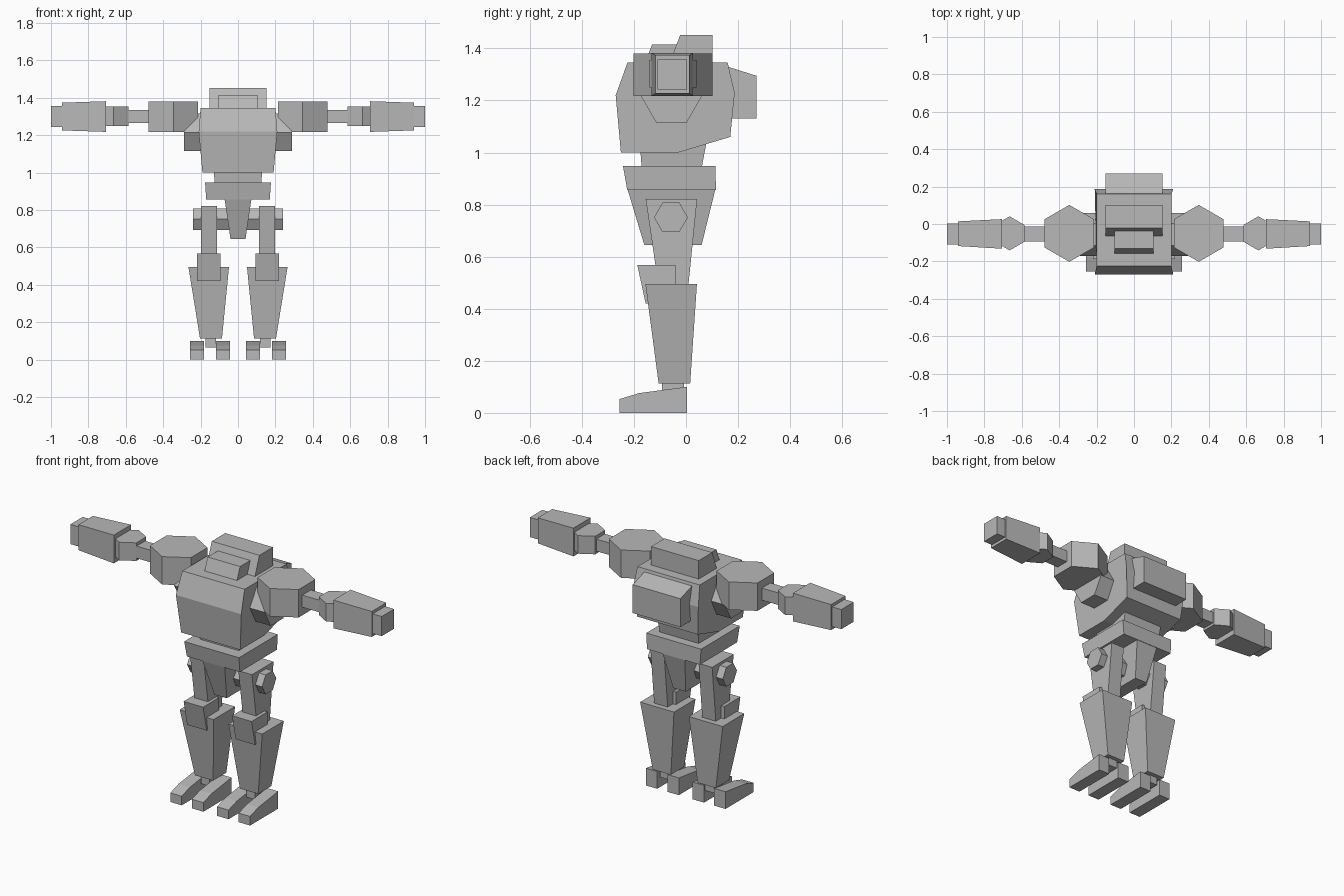
import bpy, bmesh, math

if "Cube" in bpy.data.objects:
    bpy.data.objects.remove(bpy.data.objects["Cube"])

grey = bpy.data.materials.new("grey metal")
grey.diffuse_color = (0.48, 0.48, 0.48, 1)
grey.use_nodes = True
grey.node_tree.nodes["Principled BSDF"].inputs["Base Color"].default_value = grey.diffuse_color


def loft(name, ring_a, ring_b):
    """Closed solid between two matching rings of points."""
    bm = bmesh.new()
    a = [bm.verts.new(p) for p in ring_a]
    b = [bm.verts.new(p) for p in ring_b]
    bm.faces.new(a)
    bm.faces.new(b)
    for i in range(len(a)):
        j = (i + 1) % len(a)
        bm.faces.new((a[i], a[j], b[j], b[i]))
    bmesh.ops.recalc_face_normals(bm, faces=bm.faces)
    mesh = bpy.data.meshes.new(name)
    bm.to_mesh(mesh)
    bm.free()
    mesh.materials.append(grey)
    ob = bpy.data.objects.new(name, mesh)
    bpy.context.collection.objects.link(ob)
    return ob


def profile(name, yz, x0, x1):
    """Side profile (y, z) extruded from x0 to x1."""
    return loft(name, [(x0, y, z) for y, z in yz], [(x1, y, z) for y, z in yz])


def rect_z(x0, x1, y0, y1, z):
    return [(x0, y0, z), (x1, y0, z), (x1, y1, z), (x0, y1, z)]


def rect_x(x, y0, y1, z0, z1):
    return [(x, y0, z0), (x, y1, z0), (x, y1, z1), (x, y0, z1)]


def hexagon(r, turn):
    return [(r * math.cos(turn + i * math.pi / 3), r * math.sin(turn + i * math.pi / 3))
            for i in range(6)]


# Chest: side profile with half width per point
chest = [(-0.27, 1.22, 0.21), (-0.225, 1.345, 0.20), (0.16, 1.345, 0.20),
         (0.187, 1.23, 0.21), (0.17, 1.06, 0.195), (-0.03, 1.0, 0.19), (-0.25, 1.0, 0.19)]
loft("chest", [(-w, y, z) for y, z, w in chest], [(w, y, z) for y, z, w in chest])

# Head blocks and backpack
profile("head_rear", [(-0.065, 1.34), (-0.022, 1.452), (0.102, 1.452), (0.102, 1.34)], -0.153, 0.153)
profile("head_front", [(-0.16, 1.34), (-0.13, 1.415), (0, 1.415), (0, 1.34)], -0.104, 0.104)
profile("backpack", [(0.15, 1.333), (0.27, 1.295), (0.27, 1.13), (0.15, 1.13)], -0.153, 0.153)

# Waist, pelvis and crotch
loft("waist", rect_z(-0.125, 0.125, -0.17, 0.06, 0.94), rect_z(-0.13, 0.13, -0.177, 0.077, 1.03))
loft("pelvis", rect_z(-0.17, 0.17, -0.226, 0.115, 0.857), rect_z(-0.176, 0.176, -0.242, 0.113, 0.948))
loft("crotch", rect_z(-0.04, 0.04, -0.16, 0.06, 0.645), rect_z(-0.072, 0.072, -0.225, 0.113, 0.86))

for side, s in (("left", -1), ("right", 1)):
    # Shoulder joint and shoulder
    profile("shoulder_joint_" + side, [(-0.056 + y, 1.215 + z) for y, z in hexagon(0.116, 0)],
            s * 0.17, s * 0.29)
    ring = [(s * (0.346 + x), -0.05 + y) for x, y in hexagon(0.152, math.pi / 6)]
    loft("shoulder_" + side, [(x, y, 1.218) for x, y in ring], [(x, y, 1.38) for x, y in ring])

    # Upper arm, elbow, forearm, hand
    loft("upper_arm_" + side, rect_x(s * 0.46, -0.093, -0.014, 1.265, 1.335),
         rect_x(s * 0.60, -0.093, -0.014, 1.265, 1.335))
    ring = [(s * (0.665 + x), -0.05 + y) for x, y in hexagon(0.091, math.pi / 6)]
    loft("elbow_" + side, [(x, y, 1.25) for x, y in ring], [(x, y, 1.355) for x, y in ring])
    loft("forearm_" + side, rect_x(s * 0.705, -0.132, 0.026, 1.218, 1.382),
         rect_x(s * 0.942, -0.118, 0.014, 1.226, 1.374))
    loft("hand_" + side, rect_x(s * 0.92, -0.11, 0.004, 1.243, 1.357),
         rect_x(s * 1.0, -0.11, 0.004, 1.243, 1.357))

    # Hip joint, thigh, knee
    profile("hip_joint_" + side, [(-0.058 + y, 0.751 + z) for y, z in hexagon(0.065, 0)],
            s * 0.04, s * 0.241)
    profile("thigh_" + side, [(-0.155, 0.822), (0.043, 0.822), (0.005, 0.45), (-0.1, 0.45)],
            s * 0.111, s * 0.198)
    profile("knee_" + side, [(-0.187, 0.568), (-0.04, 0.568), (-0.04, 0.42), (-0.155, 0.42)],
            s * 0.093, s * 0.218)

    # Shin, ankle, split foot
    loft("shin_" + side, rect_z(s * 0.086, s * 0.203, -0.105, 0.016, 0.112),
         rect_z(s * 0.048, s * 0.265, -0.156, 0.042, 0.496))
    loft("ankle_" + side, rect_z(s * 0.118, s * 0.174, -0.092, -0.008, 0.066),
         rect_z(s * 0.118, s * 0.174, -0.092, -0.008, 0.13))
    foot = [(-0.255, 0), (-0.255, 0.053), (-0.18, 0.076), (0.003, 0.1), (0.003, 0)]
    profile("inner_toe_" + side, foot, s * 0.044, s * 0.118)
    profile("outer_toe_" + side, foot, s * 0.183, s * 0.256)
